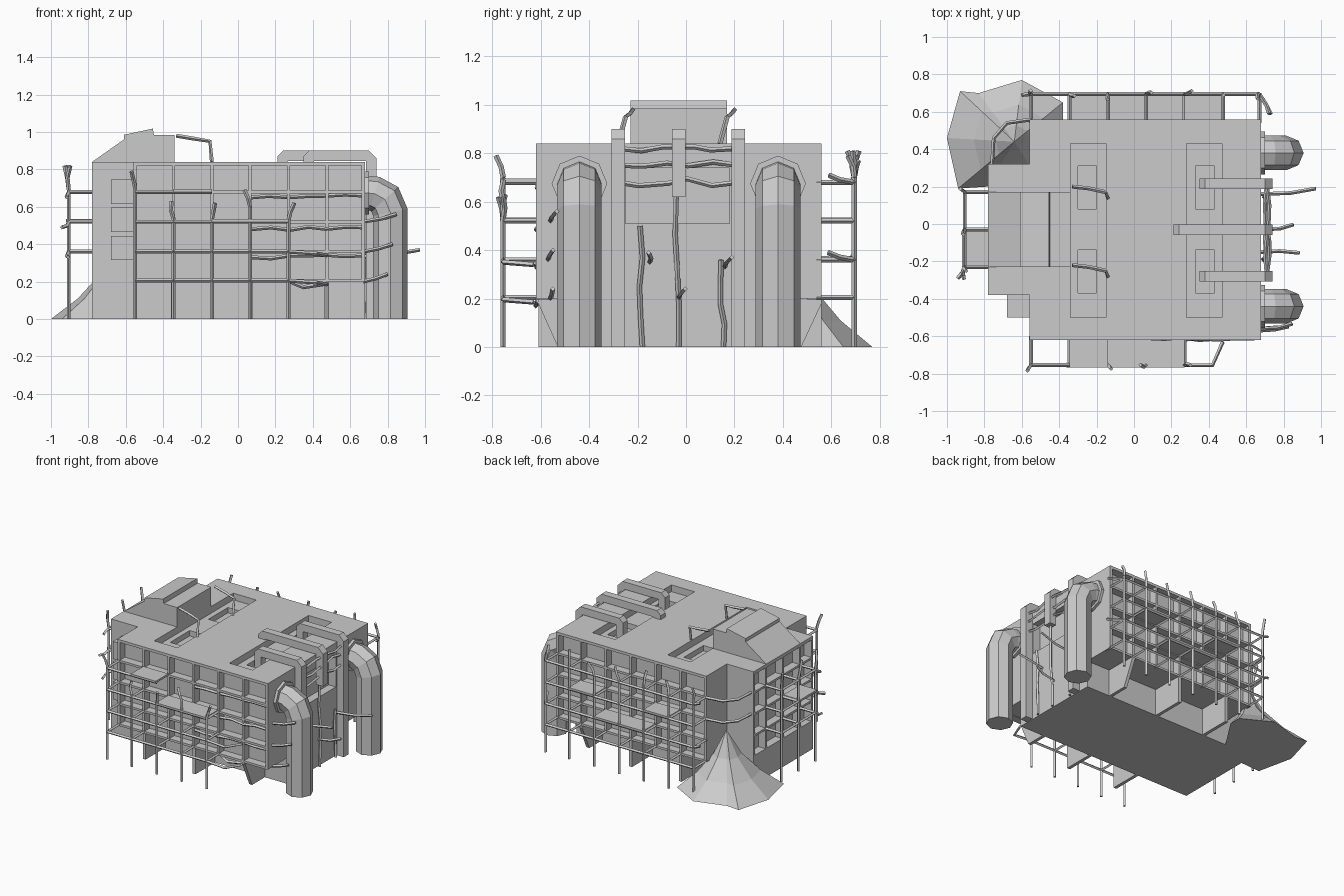
import bpy, bmesh, math, random
from mathutils import Vector

if "Cube" in bpy.data.objects:
    bpy.data.objects.remove(bpy.data.objects["Cube"])
random.seed(4)

grey = bpy.data.materials.new("concrete_grey")
grey.diffuse_color = (0.6, 0.6, 0.6, 1)
grey.use_nodes = True
grey.node_tree.nodes["Principled BSDF"].inputs["Base Color"].default_value = grey.diffuse_color


def finish(name, bm):
    bmesh.ops.recalc_face_normals(bm, faces=bm.faces)
    me = bpy.data.meshes.new(name)
    bm.to_mesh(me)
    bm.free()
    me.materials.append(grey)
    ob = bpy.data.objects.new(name, me)
    bpy.context.collection.objects.link(ob)
    return ob


def add_box(bm, x0, x1, y0, y1, z0, z1):
    vs = bmesh.ops.create_cube(bm, size=1)["verts"]
    for v in vs:
        v.co = ((x0 + x1) / 2 + v.co.x * (x1 - x0), (y0 + y1) / 2 + v.co.y * (y1 - y0),
                (z0 + z1) / 2 + v.co.z * (z1 - z0))


def boxes(name, items):
    bm = bmesh.new()
    for b in items:
        add_box(bm, *b)
    return finish(name, bm)


def add_sweep(bm, pts, r, n=4, side=None):
    """Tube of n sides along a polyline."""
    pts = [Vector(p) for p in pts]
    rings = []
    for i, p in enumerate(pts):
        a = (p - pts[i - 1]).normalized() if i else None
        b = (pts[i + 1] - p).normalized() if i < len(pts) - 1 else None
        t = ((a or b) + (b or a)).normalized()
        k = 1 / max(0.5, t.dot(a or b))
        u = Vector(side) if side else t.orthogonal().normalized()
        if not side and rings:
            u = (prev - t * prev.dot(t)).normalized()
        prev = u
        w = t.cross(u).normalized()
        ring = []
        for j in range(n):
            ang = 2 * math.pi * (j + (0 if side else 0.5)) / n
            ring.append(bm.verts.new(p + u * r * math.cos(ang) + w * r * math.sin(ang) * (k if side else 1)))
        rings.append(ring)
    for a, b in zip(rings, rings[1:]):
        for j in range(n):
            bm.faces.new((a[j], a[(j + 1) % n], b[(j + 1) % n], b[j]))
    bm.faces.new(rings[0])
    bm.faces.new(rings[-1])


def add_prism(bm, pts, off):
    lo = [bm.verts.new(p) for p in pts]
    hi = [bm.verts.new(Vector(p) + Vector(off)) for p in pts]
    bm.faces.new(lo)
    bm.faces.new(hi)
    for i in range(len(pts)):
        j = (i + 1) % len(pts)
        bm.faces.new((lo[i], lo[j], hi[j], hi[i]))


# main hall with roof pits and a side bay cut in
hall = boxes("main_hall", [(-0.56, 0.68, -0.56, 0.50, 0.2, 0.84)])
cut1 = boxes("cutter_shallow", [(-0.34, -0.15, -0.5, 0.43, 0.79, 0.95), (0.28, 0.47, -0.5, 0.43, 0.79, 0.95),
                                (0.62, 0.75, -0.25, 0.18, 0.51, 0.74)])
cut2 = boxes("cutter_deep", [(x, x + 0.1, y, y + 0.23, 0.75, 0.95) for x in (-0.3, 0.33) for y in (-0.37, 0.08)])
for c in (cut1, cut2):
    c.hide_render = True
    m = hall.modifiers.new("cut", "BOOLEAN")
    m.object, m.operation, m.solver = c, "DIFFERENCE", "EXACT"
    bpy.context.view_layer.objects.active = hall
    bpy.ops.object.modifier_apply(modifier=m.name)
    bpy.data.objects.remove(c)

# narrower ground storey, west wing, roof edges and end walls
boxes("ground_storey", [(-0.78, 0.68, -0.38, 0.32, 0, 0.2)])
boxes("west_wing", [(-0.72, -0.55, -0.38, 0.32, 0.2, 0.84), (-0.78, -0.72, -0.38, 0.32, 0.815, 0.84),
                    (-0.78, -0.72, -0.38, -0.36, 0.2, 0.82), (-0.78, -0.72, 0.3, 0.32, 0.2, 0.82)])
boxes("roof_edges_and_end_walls",
      [(-0.56, 0.68, a, b, 0.82, 0.84) for a, b in ((-0.62, -0.56), (0.50, 0.56))] +
      [(x, x + 0.02, a, b, 0.2, 0.82) for x in (-0.56, 0.66) for a, b in ((-0.62, -0.56), (0.50, 0.56))])

# facade ribs
cols = [-0.55, -0.345, -0.14, 0.065, 0.27, 0.475, 0.67]
rows = [0.205, 0.36, 0.52, 0.68]
ribs = []
for a, b in ((-0.62, -0.56), (0.50, 0.56)):
    ribs += [(x - 0.008, x + 0.008, a, b, 0.2, 0.82) for x in cols[1:-1]]
    ribs += [(-0.55, 0.67, a, b, z - 0.008, z + 0.008) for z in rows]
ribs += [(-0.78, -0.72, y - 0.008, y + 0.008, 0.2, 0.82) for y in (-0.23, -0.03, 0.17)]
ribs += [(-0.78, -0.72, -0.37, 0.31, z - 0.008, z + 0.008) for z in rows]
boxes("facade_ribs", ribs)

# ground fins under the overhang
bm = bmesh.new()
for y, d in ((-0.38, -0.23), (0.32, 0.24)):
    for x, k in ((cols[1], 1), (cols[3], 1), (cols[5], 0.65)):
        add_prism(bm, [(x - 0.012, y, 0), (x - 0.012, y + d * k, 0), (x - 0.012, y + d, 0.18),
                       (x - 0.012, y + d, 0.2), (x - 0.012, y, 0.2)], (0.024, 0, 0))
finish("ground_fins", bm)

# stacked boxes in the corner nook
boxes("corner_units", [(-0.68, -0.55, -0.5, -0.375, z, z + 0.13) for z in (0.315, 0.465, 0.615)])

# rooftop house
bm = bmesh.new()
prof = [(-0.78, 0.84), (-0.61, 0.96), (-0.61, 0.985), (-0.455, 1.018), (-0.45, 0.985), (-0.34, 0.985), (-0.34, 0.835)]
add_prism(bm, [(x, -0.23, z) for x, z in prof], (0, 0.4, 0))
finish("rooftop_house", bm)

# large octagonal elbow pipes with wall flanges
bm = bmesh.new()
for y in (-0.44, 0.38):
    path = [(0.68, y, 0.675), (0.73, y, 0.67), (0.785, y, 0.64), (0.815, y, 0.57), (0.815, y, 0)]
    add_sweep(bm, path, 0.092, 8, (0, 1, 0))
    add_sweep(bm, [(0.67, y, 0.675), (0.70, y, 0.675)], 0.115, 8, (0, 1, 0))
finish("large_pipes", bm)

# three square ducts over the roof edge
bm = bmesh.new()
for y, x0, low in ((0.215, 0.35, 0), (-0.03, 0.21, 0.62), (-0.28, 0.35, 0)):
    outer = [(x0, 0.75), (x0, 0.87), (x0 + 0.03, 0.9), (0.70, 0.9), (0.74, 0.86), (0.74, low)]
    inner = [(0.685, low), (0.685, 0.845), (x0 + 0.055, 0.845), (x0 + 0.055, 0.75)]
    add_prism(bm, [(x, y - 0.028, z) for x, z in outer + inner], (0, 0.056, 0))
finish("roof_ducts", bm)


# bent rod helpers
def bent(a, b, n=4, amp=0.01):
    a, b = Vector(a), Vector(b)
    return [a.lerp(b, i / n) + Vector([random.uniform(-amp, amp) if 0 < i < n else 0 for _ in range(3)])
            for i in range(n + 1)]


def twig(bm, p, d, r=0.011):
    p, d = Vector(p), Vector(d)
    add_sweep(bm, [p, p + d * 0.55, p + d + Vector((random.uniform(-.02, .02), random.uniform(-.02, .02), .01))], r)


# scaffolds: poles, rails, ties and boards on the front and back
R = 0.0105
for name, wall, out, xs, x1 in (("front", -0.62, -0.755, cols[:5], 0.42), ("back", 0.56, 0.695, cols, 0.67)):
    bm = bmesh.new()
    s = 1 if out > 0 else -1
    for i, x in enumerate(xs):
        top = (0.7, 0.54, 0.53, 0.6, 0.53)[i] if s < 0 else (0.72, 0.7, 0.72, 0.7, 0.68, 0.72, 0.7)[i]
        add_sweep(bm, [(x, out, 0), (x, out, top)], R)
        twig(bm, (x, out, top), (random.uniform(-.03, .03), random.uniform(-.02, .02), 0.08))
        for z in rows:
            if z < top:
                add_sweep(bm, [(x, wall - s * 0.02, z), (x, out, z)], R)
    for z in rows:
        add_sweep(bm, [(-0.55, out, z), (xs[-1] if s > 0 or z < 0.6 else -0.14, out, z)], R)
        if s < 0 and z < 0.5:
            add_sweep(bm, [(xs[-1], out, z), (x1, out, z - 0.01), (0.475, wall - 0.01, z - 0.02)], R)
    if s > 0:
        for z in (0.68, 0.36):
            twig(bm, (0.67, out, z), (0.07, -0.11, 0.02))
            add_sweep(bm, [(-0.55, out, z), (-0.6, 0.69, z + 0.02)], R)
    finish(name + "_scaffold", bm)
boxes("front_boards", [(-0.345, -0.14, -0.768, -0.62, 0.68, 0.695), (-0.14, 0.27, -0.768, -0.62, 0.52, 0.535)])
boxes("back_boards", [(-0.345, -0.14, 0.56, 0.705, 0.52, 0.535), (-0.14, 0.27, 0.56, 0.705, 0.36, 0.375),
                      (0.27, 0.475, 0.56, 0.705, 0.52, 0.535)])

# west scaffold
bm = bmesh.new()
for y in (-0.23, -0.03, 0.17):
    add_sweep(bm, [(-0.905, y, 0), (-0.905, y, 0.7)], R)
    twig(bm, (-0.905, y, 0.69), (random.uniform(-.03, .01), random.uniform(-.03, .03), 0.12))
    for z in rows[1:]:
        add_sweep(bm, [(-0.905, y, z), (-0.76, y, z)], R)
for z in rows[1:]:
    add_sweep(bm, [(-0.905, -0.23, z), (-0.905, 0.17, z)], R)
    twig(bm, (-0.905, -0.23, z), (-0.02, -0.05, -0.04))
finish("west_scaffold", bm)
boxes("west_boards", [(-0.92, -0.78, -0.23, -0.03, 0.52, 0.535)])

# bent reinforcing rods on the east wall, roof and front
bm = bmesh.new()
for z in (0.82, 0.75, 0.68):
    add_sweep(bm, bent((0.71, -0.28, z), (0.71, 0.215, z), 5, 0.015), R)
for y, z in ((-0.18, 0.5), (-0.03, 0.62), (0.155, 0.36)):
    add_sweep(bm, bent((0.695, y, 0), (0.7, y - 0.01, z), 4, 0.008), R)
for y, z, d in ((-0.15, 0.35, 0.2), (-0.03, 0.2, 0.2), (0.16, 0.33, 0.3), (-0.56, 0.52, 0.18),
                (-0.57, 0.36, 0.15), (-0.56, 0.2, 0.12)):
    twig(bm, (0.67, y, z), (d, 0.01, 0.03), 0.01)
for y in (0.2, -0.22):
    add_sweep(bm, [(-0.33, y, 0.98), (-0.24, y - 0.01, 0.965), (-0.15, y - 0.03, 0.95), (-0.14, y - 0.06, 0.84)], R)
for z in (0.65, 0.48, 0.33):
    add_sweep(bm, bent((0.07, -0.61, z), (0.67, -0.61, z + 0.01), 6, 0.008), R)
add_sweep(bm, [(0.28, -0.61, 0.2), (0.35, -0.62, 0.17), (0.48, -0.61, 0.19)], 0.011)
for z in (0.68, 0.52):
    add_sweep(bm, [(-0.54, 0.56, z), (-0.68, 0.54, z), (-0.75, 0.46, z), (-0.76, 0.3, z)], R)
finish("bent_rods", bm)

# rubble mound in the back left corner
bm = bmesh.new()
outline = [(-0.38, 0.56), (-0.38, 0.65), (-0.6, 0.77), (-0.83, 0.70), (-0.93, 0.71), (-1.0, 0.46),
           (-0.94, 0.19), (-0.78, 0.2), (-0.55, 0.3)]
cx, cy = -0.64, 0.44
rings = [[bm.verts.new((cx + (x - cx) * f, cy + (y - cy) * f, z)) for x, y in outline]
         for f, z in ((1, 0), (0.6, 0.11), (0.27, 0.24))]
tip = bm.verts.new((cx, cy, 0.42))
n = len(outline)
for a, b in zip(rings, rings[1:]):
    for i in range(n):
        bm.faces.new((a[i], a[(i + 1) % n], b[(i + 1) % n], b[i]))
for i in range(n):
    bm.faces.new((rings[2][i], rings[2][(i + 1) % n], tip))
bm.faces.new(rings[0])
finish("rubble_mound", bm)
